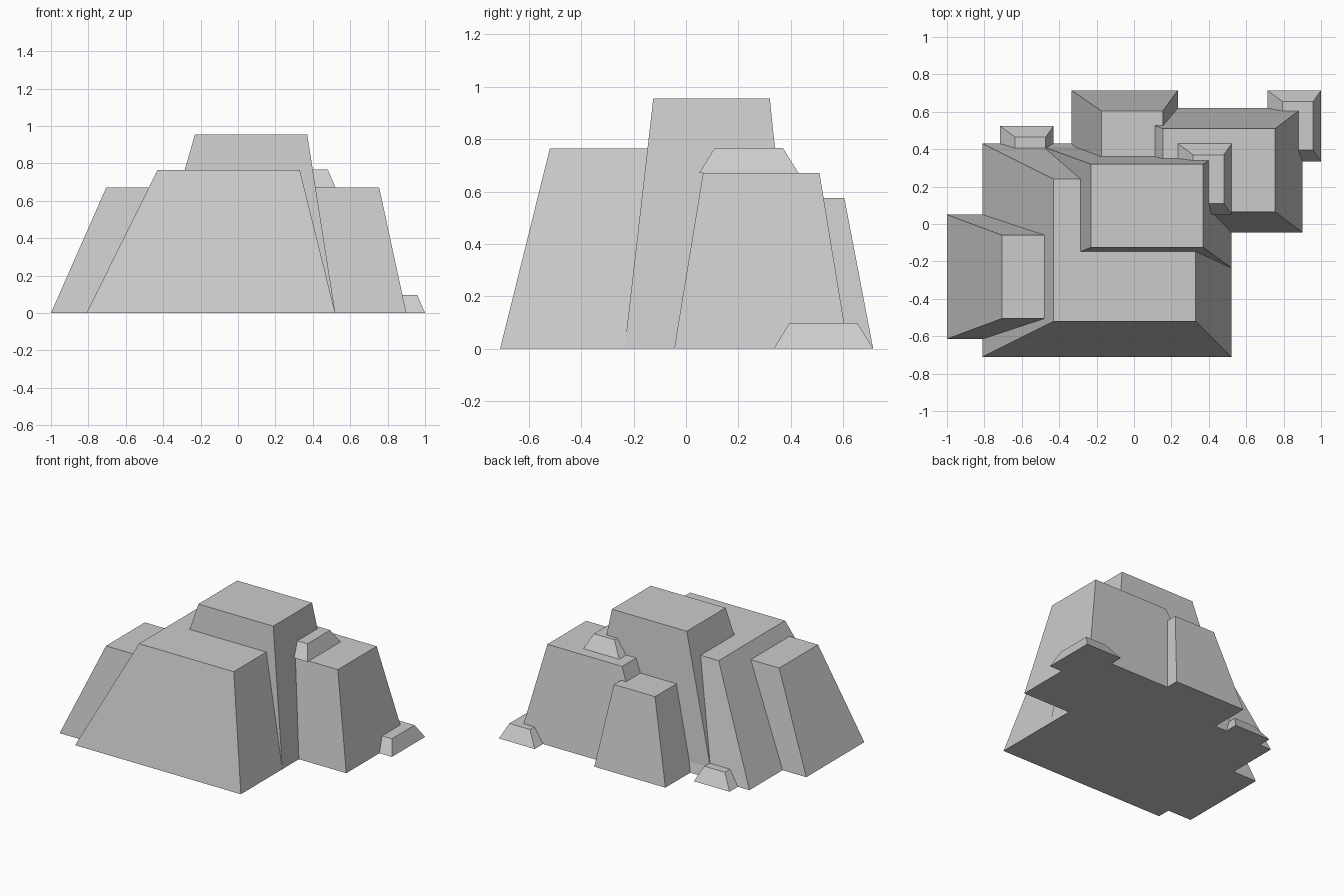
import bpy

if "Cube" in bpy.data.objects:
    bpy.data.objects.remove(bpy.data.objects["Cube"])


def rock(name, base, top, z0, z1):
    """Tapered block; base and top are (x0, x1, y0, y1) rectangles."""
    verts = []
    for (x0, x1, y0, y1), z in ((base, z0), (top, z1)):
        verts += [(x0, y0, z), (x1, y0, z), (x1, y1, z), (x0, y1, z)]
    sides = [(i, (i + 1) % 4, (i + 1) % 4 + 4, i + 4) for i in range(4)]
    mesh = bpy.data.meshes.new(name)
    mesh.from_pydata(verts, [], [(3, 2, 1, 0), (4, 5, 6, 7)] + sides)
    obj = bpy.data.objects.new(name, mesh)
    bpy.context.collection.objects.link(obj)
    return obj


# Large boulders
rock("front_rock", (-0.81, 0.52, -0.71, 0.43), (-0.43, 0.33, -0.52, 0.24), 0, 0.765)
rock("left_rock", (-1.0, -0.2, -0.615, 0.05), (-0.705, -0.3, -0.505, -0.06), 0, 0.67)
rock("peak_rock", (-0.505, 0.52, -0.235, 0.42), (-0.23, 0.37, -0.125, 0.32), 0, 0.955)
rock("back_rock", (-0.335, 0.235, 0.0, 0.715), (-0.175, 0.155, 0.1, 0.605), 0, 0.575)
rock("right_rock", (-0.14, 0.9, -0.045, 0.62), (0.155, 0.755, 0.065, 0.51), 0, 0.67)

# Small stones, all the same shape, placed by their left front bottom corner
stones = {"ledge_stone": (0.235, 0.05, 0.67),
          "right_stone": (0.713, 0.335, 0),
          "back_left_stone": (-0.717, 0.145, 0)}
for name, (x, y, z) in stones.items():
    rock(name, (x, x + 0.287, y, y + 0.38),
         (x + 0.08, x + 0.245, y + 0.06, y + 0.32), z, z + 0.097)
